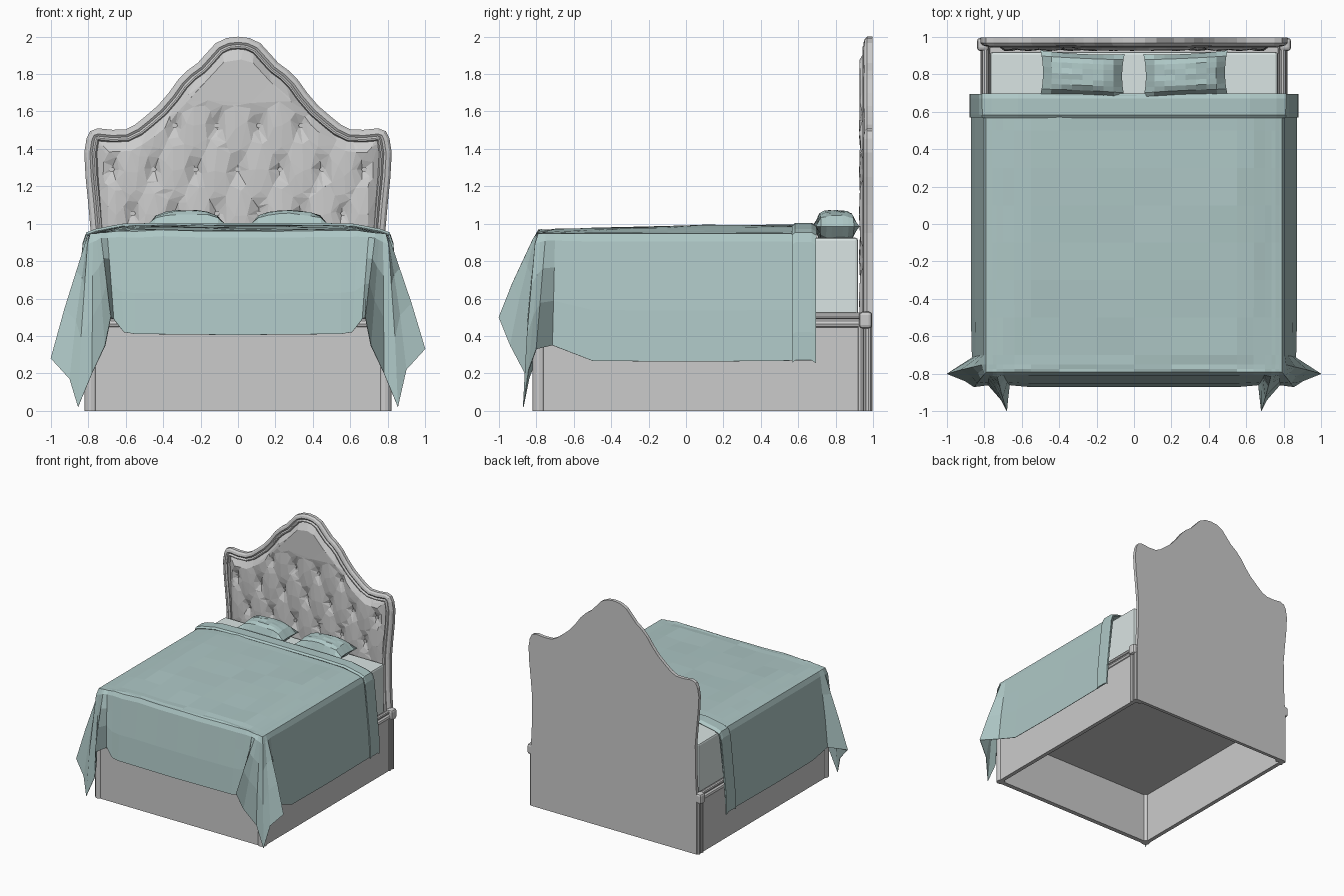
import bpy, bmesh, math, random
from mathutils import Vector

if "Cube" in bpy.data.objects:
    bpy.data.objects.remove(bpy.data.objects["Cube"])

random.seed(4)


def material(name, rgb):
    m = bpy.data.materials.new(name)
    m.diffuse_color = (*rgb, 1)
    m.use_nodes = True
    m.node_tree.nodes["Principled BSDF"].inputs["Base Color"].default_value = m.diffuse_color
    return m


TEAL = material("teal_cloth", (0.42, 0.57, 0.56))
PALE = material("pale_cloth", (0.70, 0.78, 0.77))


def make(name, verts, faces, mat=None, thickness=0):
    me = bpy.data.meshes.new(name)
    me.from_pydata(verts, [], faces)
    bm = bmesh.new()
    bm.from_mesh(me)
    bmesh.ops.recalc_face_normals(bm, faces=bm.faces)
    bm.to_mesh(me)
    bm.free()
    ob = bpy.data.objects.new(name, me)
    bpy.context.collection.objects.link(ob)
    if mat:
        me.materials.append(mat)
    if thickness:
        s = ob.modifiers.new("thickness", 'SOLIDIFY')
        s.thickness = thickness
        s.offset = 0
    return ob


def grid_faces(rows, cols, start=0):
    return [(start + r * cols + c, start + r * cols + c + 1,
             start + (r + 1) * cols + c + 1, start + (r + 1) * cols + c)
            for r in range(rows - 1) for c in range(cols - 1)]


def box(name, lo, hi, bevel=0, mat=None):
    v = [(x, y, z) for x in (lo[0], hi[0]) for y in (lo[1], hi[1]) for z in (lo[2], hi[2])]
    f = [(0, 1, 3, 2), (4, 6, 7, 5), (0, 4, 5, 1), (2, 3, 7, 6), (0, 2, 6, 4), (1, 5, 7, 3)]
    ob = make(name, v, f, mat)
    if bevel:
        b = ob.modifiers.new("bevel", 'BEVEL')
        b.width = bevel
        b.segments = 2
    return ob


def bar(name, a, b, r, n=10):
    a, b = Vector(a), Vector(b)
    q = (b - a).to_track_quat('Z', 'Y')
    ring = [q @ Vector((r * math.cos(2 * math.pi * i / n), r * math.sin(2 * math.pi * i / n), 0))
            for i in range(n)]
    faces = [(i, (i + 1) % n, n + (i + 1) % n, n + i) for i in range(n)]
    faces += [tuple(range(n)), tuple(range(n, 2 * n))]
    return make(name, [a + p for p in ring] + [b + p for p in ring], faces)


# Base: open box of panels with corner posts and a beaded rail
box("front_panel", (-0.79, -0.81, 0), (0.79, -0.77, 0.45))
box("slat_platform", (-0.78, -0.78, 0.44), (0.78, 0.96, 0.47))
for z, r in ((0.465, 0.026), (0.507, 0.018)):
    bar("front_rail_bead", (-0.79, -0.79, z), (0.79, -0.79, z), r)
for s, side in ((-1, "left"), (1, "right")):
    x0, x1 = sorted((s * 0.775, s * 0.81))
    box(side + "_panel", (x0, -0.79, 0), (x1, 0.96, 0.45))
    bar(side + "_front_post", (s * 0.785, -0.785, 0), (s * 0.785, -0.785, 0.5), 0.036, 12)
    for y in (0.935, 0.975):
        bar(side + "_rear_post", (s * 0.8, y, 0), (s * 0.8, y, 0.46), 0.02)
    for z, r in ((0.465, 0.026), (0.507, 0.018)):
        bar(side + "_rail_bead", (s * 0.795, -0.79, z), (s * 0.795, 0.96, z), r)
    x0, x1 = sorted((s * 0.775, s * 0.84))
    box(side + "_rail_block", (x0, 0.925, 0.44), (x1, 0.995, 0.53), 0.018)

# Headboard: moulded frame swept along the arched outline
half = [(0.06, 1.993), (0.12, 1.965), (0.17, 1.91), (0.215, 1.86), (0.27, 1.82), (0.32, 1.77),
        (0.37, 1.70), (0.43, 1.63), (0.50, 1.57), (0.55, 1.53), (0.60, 1.505), (0.67, 1.502),
        (0.75, 1.51), (0.79, 1.495), (0.81, 1.455), (0.822, 1.38), (0.815, 1.25), (0.80, 1.10),
        (0.787, 0.95), (0.79, 0.7), (0.80, 0.5), (0.80, 0)]
outline = [(-x, z) for x, z in reversed(half)] + [(0, 2.0)] + half
n = len(outline)


def inset(d):
    pts = []
    for i, (x, z) in enumerate(outline):
        a, b = outline[max(i - 1, 0)], outline[min(i + 1, n - 1)]
        t = Vector((b[0] - a[0], b[1] - a[1])).normalized()
        pts.append((x + t.y * d, z - t.x * d if 0 < i < n - 1 else z))
    return pts


profile = [(0, 0.997), (0, 0.968), (0.012, 0.955), (0.03, 0.95), (0.042, 0.958),
           (0.052, 0.945), (0.06, 0.945), (0.068, 0.968)]
verts = [(x, y, z) for d, y in profile for x, z in inset(d)]
k = len(profile)
faces = grid_faces(k, n) + [tuple(range(n)), tuple(range((k - 1) * n, k * n))]
faces.append(tuple(r * n for r in range(k)) + tuple(r * n + n - 1 for r in reversed(range(k))))
make("headboard_frame", verts, faces)

# Headboard: diamond-tufted upholstery, pinched at the buttons, reduced to loose facets
top_edge = [p for p in inset(0.06) if p[1] > 1.40]


def arch(x):
    for (xa, za), (xb, zb) in zip(top_edge, top_edge[1:]):
        if xa <= x <= xb and xb > xa:
            return za + (zb - za) * (x - xa) / (xb - xa)
    return 1.40


DX, DZ, Z0 = 0.225, 0.235, 1.29
cols, rows = 55, 48
verts = []
for r in range(rows):
    for c in range(cols):
        x = -0.75 + 1.5 * c / (cols - 1)
        z = 0.48 + (arch(x) - 0.48) * r / (rows - 1)
        u, v = x / DX + (z - Z0) / (2 * DZ), x / DX - (z - Z0) / (2 * DZ)
        puff = abs(math.sin(math.pi * u) * math.sin(math.pi * v)) ** 0.5
        ru, rv = u - round(u), v - round(v)
        ddx, ddz = (ru + rv) / 2 * DX, (ru - rv) * DZ
        pit = 1 - math.exp(-(ddx / 0.032) ** 2 - (ddz / 0.055) ** 2)
        if z > 1.64:
            puff, pit = 0.8, 1
        edge = min(1, (0.75 - abs(x)) / 0.05, (arch(x) - z) / 0.06)
        verts.append((x, 0.967 - edge * (0.014 * puff + 0.027 * pit), z))
panel = make("tufted_panel", verts, grid_faces(rows, cols))
panel.modifiers.new("facets", 'DECIMATE').ratio = 0.2
for row in range(-3, 2):
    for i in range(-4, 5):
        x, z = (i + (0.5 if row % 2 else 0)) * DX, Z0 + row * DZ
        if abs(x) < 0.7 and z < arch(x) - 0.09:
            bar("tuft_button", (x, 0.967, z), (x, 0.95, z), 0.014, 8)

# Mattress
box("mattress", (-0.77, -0.77, 0.46), (0.77, 0.92, 0.925), 0.015, PALE)

# Pillows: puffed top and bottom sheets
for s, side in ((-1, "left"), (1, "right")):
    m, verts = 9, []
    for sign in (1, -1):
        for r in range(m):
            for c in range(m):
                u, v = -1 + 2 * c / (m - 1), -1 + 2 * r / (m - 1)
                h = ((1 - abs(u) ** 2.5) * (1 - v ** 4)) ** 0.6
                pinch = 1 - 0.08 * (1 - u * u) * abs(v) ** 3
                x = s * 0.275 + 0.225 * u * (1 - 0.06 * (1 - v * v) * abs(u) ** 3)
                verts.append((x, 0.80 + 0.118 * v * pinch + 0.01 * u * s,
                              0.985 + sign * 0.085 * h + random.uniform(-.006, .006) * h))
    make(side + "_pillow", verts, grid_faces(m, m) + grid_faces(m, m, m * m), TEAL)

# Blanket: top sheet whose rim falls to a hem, with fanned folds at the foot corners
hx = [0.2, 0.4, 0.55, 0.64, 0.70, 0.735, 0.755, 0.775, 0.79]
xs = [-x for x in reversed(hx)] + [0] + hx
ys = [0.69, 0.5, 0.3, 0.1, -0.1, -0.3, -0.5, -0.70, -0.75, -0.775, -0.79]
corner = {(0.79, -0.70): (0.865, -0.715, 0.30), (0.79, -0.75): (1.0, -0.80, 0.28),
          (0.79, -0.775): (0.90, -0.84, 0.17), (0.79, -0.79): (0.855, -0.87, 0.02),
          (0.775, -0.79): (0.78, -0.86, 0.20), (0.755, -0.79): (0.71, -0.94, 0.35),
          (0.735, -0.79): (0.68, -1.0, 0.50), (0.70, -0.79): (0.665, -0.86, 0.49),
          (0.64, -0.79): (0.61, -0.865, 0.42)}


def hem(x, y):
    s = 1 if x >= 0 else -1
    if (abs(x), y) in corner:
        a, b, c = corner[(abs(x), y)]
        return Vector((s * a, b, c + (0.05 if s > 0 and a > 0.85 and y > -0.78 else 0)))
    if y == -0.79:
        return Vector((x, -0.87, 0.405 + 0.01 * abs(x)))
    return Vector((s * 0.87, y, 0.262 + 0.01 * abs(y)))


verts = []
for y in ys:
    for x in xs:
        e = min(1, (0.79 - abs(x)) / 0.2)
        g = min(1, (y + 0.79) / 0.9)
        verts.append((x, y, 0.945 + e * (0.018 + 0.025 * g + random.uniform(-.006, .006))))
nx, ny = len(xs), len(ys)
faces = grid_faces(ny, nx)
rim = [r * nx for r in range(ny)] + [(ny - 1) * nx + c for c in range(1, nx)]
rim += [r * nx + nx - 1 for r in reversed(range(ny - 1))]
previous = rim
for t in (0.06, 0.3, 0.6, 1.0):
    ring = []
    for i in rim:
        x, y, z = verts[i]
        q = Vector((x, y, z)).lerp(hem(x, y), t)
        if t < 1:
            q += Vector((math.copysign(0.01, x) * (abs(x) == 0.79), -0.012 * (y == -0.79), 0))
        ring.append(len(verts))
        verts.append(tuple(q))
    faces += [(previous[i], previous[i + 1], ring[i + 1], ring[i]) for i in range(len(rim) - 1)]
    previous = ring
make("blanket", verts, faces, TEAL, 0.004)

# Turned-back cuff of the blanket
cuff = [(0, 1.0), (0.4, 1.0), (0.62, 0.995), (0.76, 0.968), (0.808, 0.95), (0.825, 0.90),
        (0.85, 0.65), (0.872, 0.42), (0.875, 0.27)]
path = [(-x, z) for x, z in reversed(cuff)] + cuff[1:]
verts = [(x, y, z - d) for y, d in ((0.57, 0.012), (0.585, 0), (0.67, 0), (0.695, 0.015))
         for x, z in path]
make("blanket_cuff", verts, grid_faces(4, len(path)), TEAL, 0.01)
